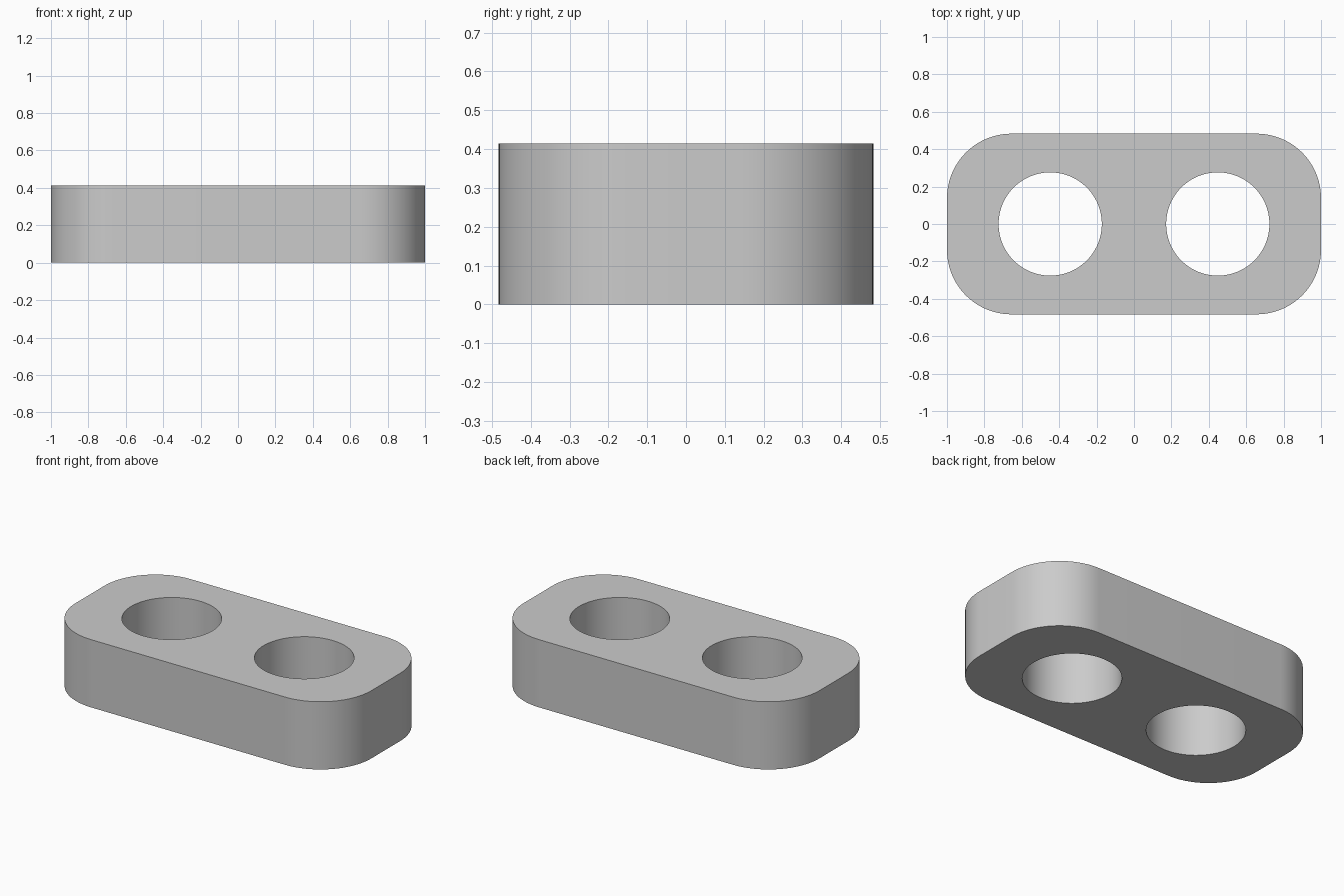
import bpy
import bmesh
from math import cos, sin, pi

HALF_X, HALF_Y, HEIGHT = 1.0, 0.483, 0.414
CORNER_R, HOLE_R, HOLE_X = 0.345, 0.276, 0.448
CORNER_STEPS, HOLE_STEPS = 24, 96

cube = bpy.data.objects.get("Cube")
if cube:
    bpy.data.objects.remove(cube, do_unlink=True)


def arc(cx, cy, radius, start, sweep, steps):
    return [(cx + radius * cos(start + sweep * i / steps),
             cy + radius * sin(start + sweep * i / steps)) for i in range(steps + 1)]


def add_loop(bm, points):
    verts = [bm.verts.new((x, y, 0)) for x, y in points]
    return [bm.edges.new((a, b)) for a, b in zip(verts, verts[1:] + verts[:1])]


# Rounded rectangle outline, one quarter arc per corner
outline = []
for i, (sx, sy) in enumerate([(1, 1), (-1, 1), (-1, -1), (1, -1)]):
    outline += arc(sx * (HALF_X - CORNER_R), sy * (HALF_Y - CORNER_R),
                   CORNER_R, i * pi / 2, pi / 2, CORNER_STEPS)

# Flat profile with two round holes
bm = bmesh.new()
edges = add_loop(bm, outline)
for side in (-1, 1):
    edges += add_loop(bm, arc(side * HOLE_X, 0, HOLE_R, 0, 2 * pi, HOLE_STEPS)[:-1])
bmesh.ops.triangle_fill(bm, edges=edges, use_beauty=True, normal=(0, 0, 1))

# Extrude the profile upward into a solid plate
result = bmesh.ops.extrude_face_region(bm, geom=bm.faces[:], use_keep_orig=True)
top = [g for g in result["geom"] if isinstance(g, bmesh.types.BMVert)]
bmesh.ops.translate(bm, verts=top, vec=(0, 0, HEIGHT))
bmesh.ops.recalc_face_normals(bm, faces=bm.faces[:])

mesh = bpy.data.meshes.new("link_plate")
bm.to_mesh(mesh)
bm.free()
plate = bpy.data.objects.new("link_plate", mesh)
bpy.context.collection.objects.link(plate)

# Plain grey material
grey = bpy.data.materials.new("light_grey")
grey.use_nodes = True
colour = (0.6, 0.6, 0.6, 1)
grey.diffuse_color = colour
grey.node_tree.nodes["Principled BSDF"].inputs["Base Color"].default_value = colour
mesh.materials.append(grey)

# Smooth curved walls, crisp rims
bpy.ops.object.select_all(action="DESELECT")
plate.select_set(True)
bpy.context.view_layer.objects.active = plate
bpy.ops.object.shade_smooth_by_angle(angle=pi / 6)
